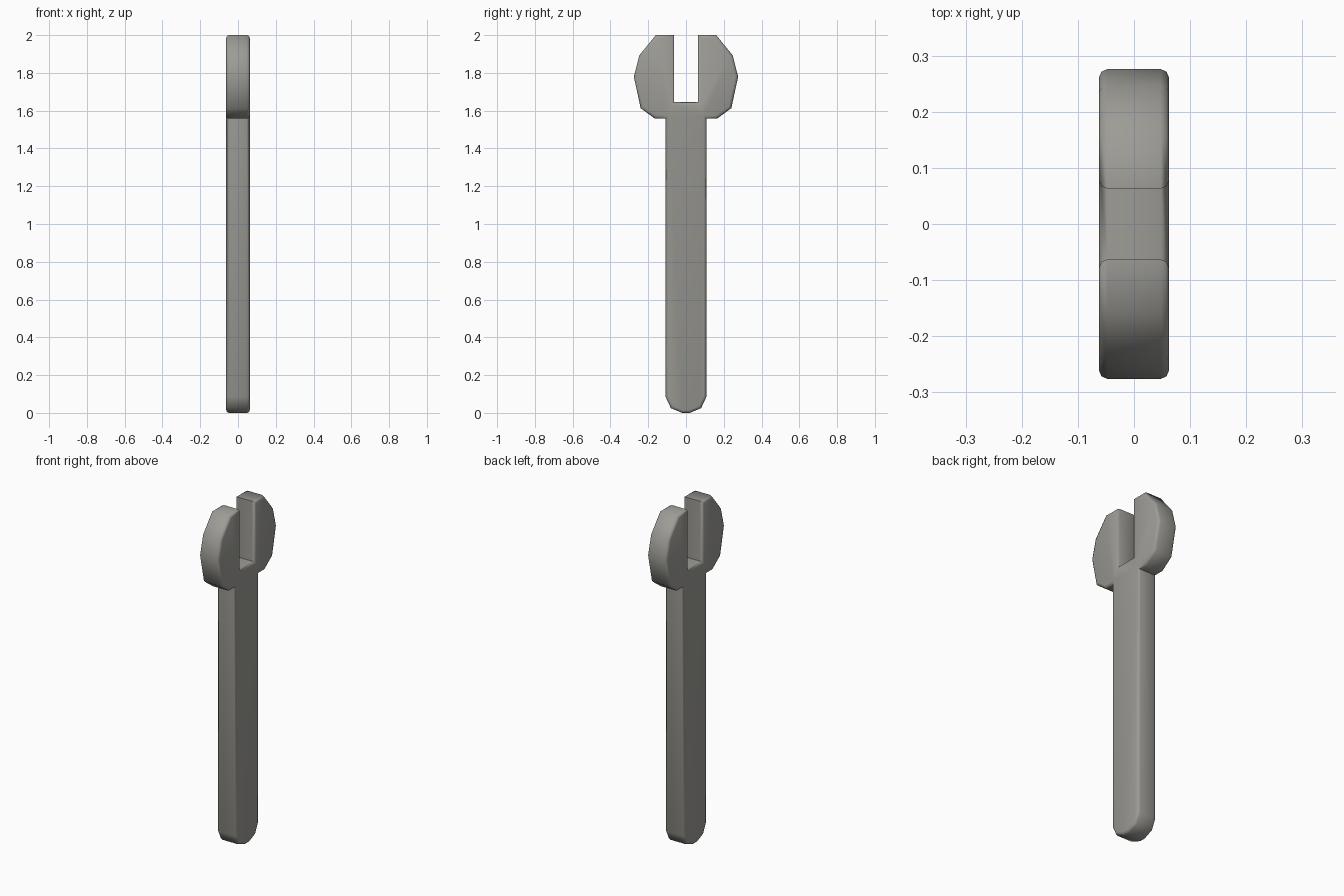
import bpy, bmesh, math

if "Cube" in bpy.data.objects:
    bpy.data.objects.remove(bpy.data.objects["Cube"])

THICK = 0.0625  # half thickness

# half outline (y, z): handle tip, handle side, head, jaw slot
half = [(0.02, 0.0), (0.08, 0.025), (0.108, 0.085), (0.108, 1.558),
        (0.165, 1.558), (0.24, 1.613), (0.276, 1.78), (0.247, 1.893),
        (0.16, 2.0), (0.063, 2.0), (0.063, 1.645)]
outline = half + [(-y, z) for y, z in reversed(half)]

# extrude the outline through the thickness
bm = bmesh.new()
face = bm.faces.new([bm.verts.new((-THICK, y, z)) for y, z in outline])
ext = bmesh.ops.extrude_face_region(bm, geom=[face], use_keep_orig=True)
new_verts = [g for g in ext["geom"] if isinstance(g, bmesh.types.BMVert)]
bmesh.ops.translate(bm, verts=new_verts, vec=(2 * THICK, 0, 0))
bmesh.ops.recalc_face_normals(bm, faces=bm.faces[:])

# round both rims
rims = [e for e in bm.edges
        if abs(e.verts[0].co.x - e.verts[1].co.x) < 1e-5]
bmesh.ops.bevel(bm, geom=rims, offset=0.015, offset_type='OFFSET',
                segments=2, profile=0.5, affect='EDGES', clamp_overlap=True)

mesh = bpy.data.meshes.new("wrench")
bm.to_mesh(mesh)
bm.free()
wrench = bpy.data.objects.new("wrench", mesh)
bpy.context.collection.objects.link(wrench)

# dark warm steel
steel = bpy.data.materials.new("dark_steel")
steel.diffuse_color = (0.335, 0.33, 0.305, 1)
steel.use_nodes = True
steel.node_tree.nodes["Principled BSDF"].inputs["Base Color"].default_value = steel.diffuse_color
mesh.materials.append(steel)

# smooth rounded edges, sharp corners
bpy.context.view_layer.objects.active = wrench
wrench.select_set(True)
bpy.ops.object.shade_smooth_by_angle(angle=math.radians(48))
